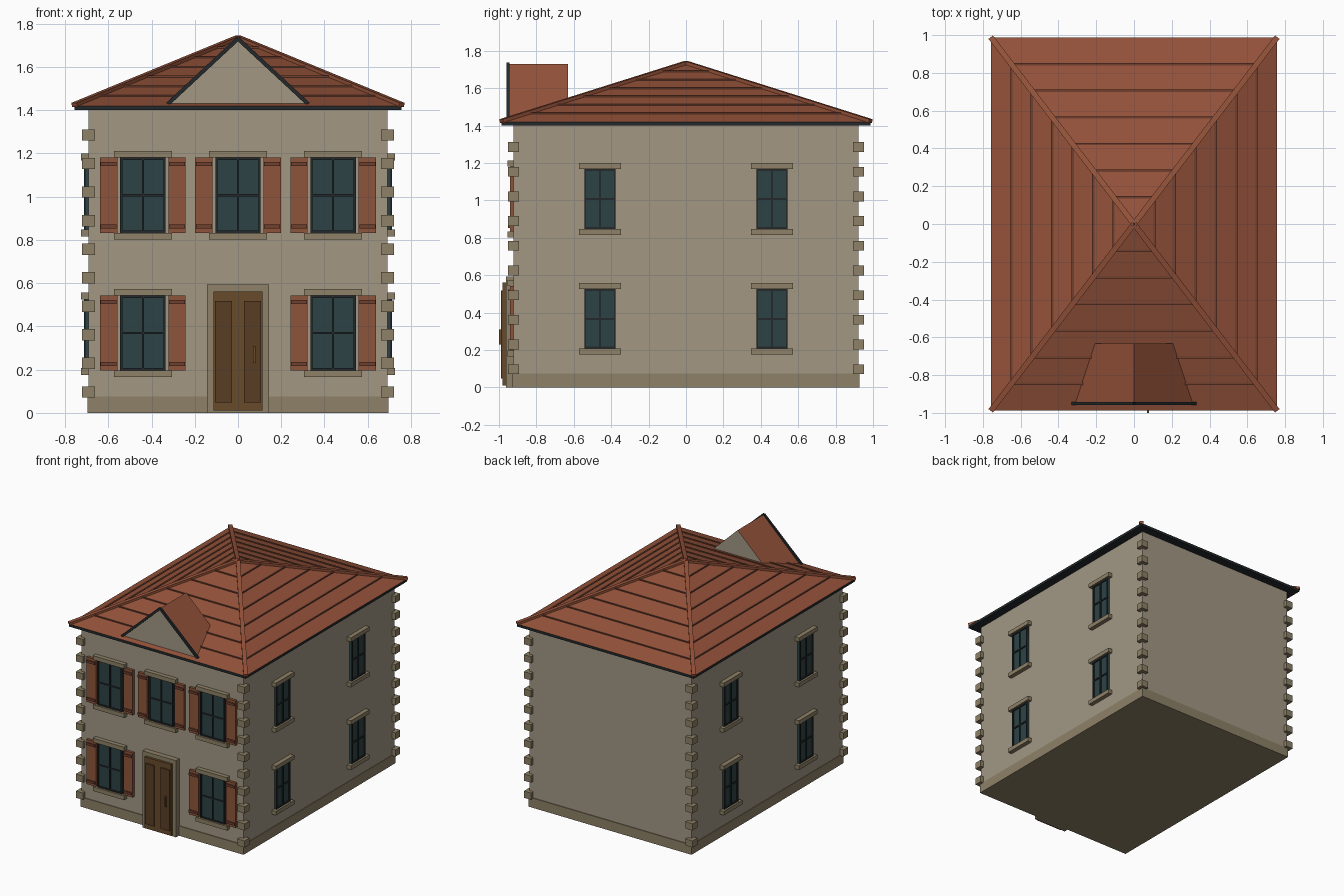
import bpy, bmesh
from mathutils import Vector

if "Cube" in bpy.data.objects:
    bpy.data.objects.remove(bpy.data.objects["Cube"])


def material(name, rgb):
    m = bpy.data.materials.new(name)
    m.diffuse_color = (*rgb, 1)
    m.use_nodes = True
    m.node_tree.nodes["Principled BSDF"].inputs["Base Color"].default_value = m.diffuse_color
    return m


WALL = material("plaster", (0.36, 0.31, 0.23))
STONE = material("stone", (0.27, 0.22, 0.135))
TILE = material("tile", (0.30, 0.085, 0.042))
RIDGE = material("tile_dark", (0.16, 0.05, 0.028))
SHUT = material("shutter_paint", (0.27, 0.09, 0.043))
GLASS = material("glass", (0.027, 0.055, 0.06))
DARK = material("dark_trim", (0.017, 0.022, 0.024))
DOOR = material("door_wood", (0.14, 0.07, 0.025))
PANEL = material("door_panel_wood", (0.10, 0.047, 0.017))

WX, WY = 0.692, 0.922          # wall half sizes
RX, RY = 0.757, 0.987          # roof half sizes
EAVE, APEX = 1.42, 1.732


def mesh(name, verts, faces, mats):
    me = bpy.data.meshes.new(name)
    me.from_pydata(verts, [], faces)
    for m in mats:
        me.materials.append(m)
    bm = bmesh.new()
    bm.from_mesh(me)
    bmesh.ops.recalc_face_normals(bm, faces=bm.faces)
    bm.to_mesh(me)
    bm.free()
    ob = bpy.data.objects.new(name, me)
    bpy.context.collection.objects.link(ob)
    return ob


def cube(name, mat):
    me = bpy.data.meshes.new(name)
    bm = bmesh.new()
    bmesh.ops.create_cube(bm, size=1)
    bm.to_mesh(me)
    bm.free()
    me.materials.append(mat)
    ob = bpy.data.objects.new(name, me)
    bpy.context.collection.objects.link(ob)
    return ob


def box(name, a, b, mat):
    ob = cube(name, mat)
    ob.location = [(p + q) / 2 for p, q in zip(a, b)]
    ob.scale = [abs(p - q) for p, q in zip(a, b)]
    return ob


def beam(name, p, q, w, h, mat):
    p, q = Vector(p), Vector(q)
    ob = cube(name, mat)
    ob.location = (p + q) / 2
    ob.scale = ((q - p).length, w, h)
    ob.rotation_mode = 'QUATERNION'
    x = (q - p).normalized()
    y = Vector((0, 0, 1)).cross(x).normalized()
    from mathutils import Matrix
    ob.rotation_quaternion = Matrix((x, y, x.cross(y))).transposed().to_quaternion()
    return ob


# Walls, plinth
box("walls", (-WX, -WY, 0.01), (WX, WY, 1.405), WALL)
box("plinth", (-0.697, -0.928, 0), (0.697, 0.928, 0.075), STONE)

# Corner stones
for sx in (-1, 1):
    for sy in (-1, 1):
        for i in range(10):
            z = 0.097 + 0.132 * i
            box("corner_stone", (sx * 0.662, sy * 0.892, z - 0.026),
                (sx * 0.722, sy * 0.951, z + 0.026), STONE)


# Wall-local placement: u along the wall, d outward, z up
def front(u, d, z):
    return (u, -WY - d, z)


def side(s):
    return lambda u, d, z: (s * (WX + d), u, z)


def on_wall(name, place, u0, u1, z0, z1, d, mat):
    box(name, place(u0, -0.01, z0), place(u1, d, z1), mat)


def window(place, u, z0, z1, w, lw):
    h, zm = w / 2, (z0 + z1) / 2
    on_wall("window_glass", place, u - h, u + h, z0, z1, 0.012, GLASS)
    for c in (u - h + 0.005, u, u + h - 0.005):
        on_wall("window_bar", place, c - 0.005, c + 0.005, z0, z1, 0.02, DARK)
    for c in (z0 + 0.005, zm, z1 - 0.005):
        on_wall("window_rail", place, u - h, u + h, c - 0.005, c + 0.005, 0.019, DARK)
    on_wall("lintel", place, u - lw / 2, u + lw / 2, z1, z1 + 0.032, 0.033, STONE)
    on_wall("sill", place, u - lw / 2, u + lw / 2, z0 - 0.032, z0, 0.033, STONE)


# Front windows with shutters
for u, z0, z1 in ((-0.44, 0.833, 1.18), (0, 0.833, 1.18), (0.44, 0.833, 1.18),
                  (-0.44, 0.197, 0.542), (0.44, 0.197, 0.542)):
    window(front, u, z0, z1, 0.21, 0.268)
    for s in (-1, 1):
        c = u + s * 0.158
        on_wall("shutter", front, c - 0.04, c + 0.04, z0, z1, 0.02, SHUT)
        for z in (z0 + 0.029, z1 - 0.029):
            on_wall("shutter_strap", front, c - 0.037, c + 0.037, z - 0.009, z + 0.009, 0.03, RIDGE)

# Side windows
for s in (-1, 1):
    for u in (-0.46, 0.46):
        for z0, z1 in ((0.848, 1.167), (0.208, 0.525)):
            window(side(s), u, z0, z1, 0.168, 0.226)

# Door
on_wall("door_frame", front, -0.143, 0.143, 0.0, 0.593, 0.04, STONE)
on_wall("door_leaf", front, -0.113, 0.113, 0.01, 0.562, 0.058, DOOR)
for s in (-1, 1):
    on_wall("door_panel", front, s * 0.028, s * 0.106, 0.048, 0.518, 0.066, PANEL)
on_wall("door_handle", front, 0.07, 0.08, 0.23, 0.31, 0.078, DOOR)

# Hipped roof over a dark eaves slab
box("eaves", (-RX, -RY, 1.40), (RX, RY, EAVE), DARK)
base = [(-RX, -RY), (RX, -RY), (RX, RY), (-RX, RY)]
mesh("roof", [(x, y, EAVE) for x, y in base] + [(0, 0, APEX)],
     [(3, 2, 1, 0)] + [(i, (i + 1) % 4, 4) for i in range(4)], [TILE])
for i in range(4):
    (x0, y0), (x1, y1) = base[i], base[(i + 1) % 4]
    beam("hip_cap", (x0, y0, EAVE + 0.004), (0, 0, APEX + 0.003), 0.03, 0.02, TILE)
    for k in range(7):                       # tile course lines
        t = k / 7
        if k:
            z = EAVE + (APEX - EAVE) * t
            beam("tile_course", (x0 * (1 - t), y0 * (1 - t), z),
                 (x1 * (1 - t), y1 * (1 - t), z), 0.012, 0.012, RIDGE)

# Gabled dormer
H, B, T = 0.318, 1.425, 1.73
verts = [p for y in (-0.95, -0.632) for p in ((-H, y, B), (H, y, B), (0, y, T))]
dormer = mesh("dormer", verts, [(0, 1, 2), (3, 5, 4), (0, 2, 5, 3), (1, 4, 5, 2), (0, 3, 4, 1)],
              [WALL, TILE])
for f in (2, 3):
    dormer.data.polygons[f].material_index = 1
for s in (-1, 1):
    beam("dormer_trim", (s * 0.325, -0.951, B + 0.003), (0, -0.951, T), 0.015, 0.018, DARK)
